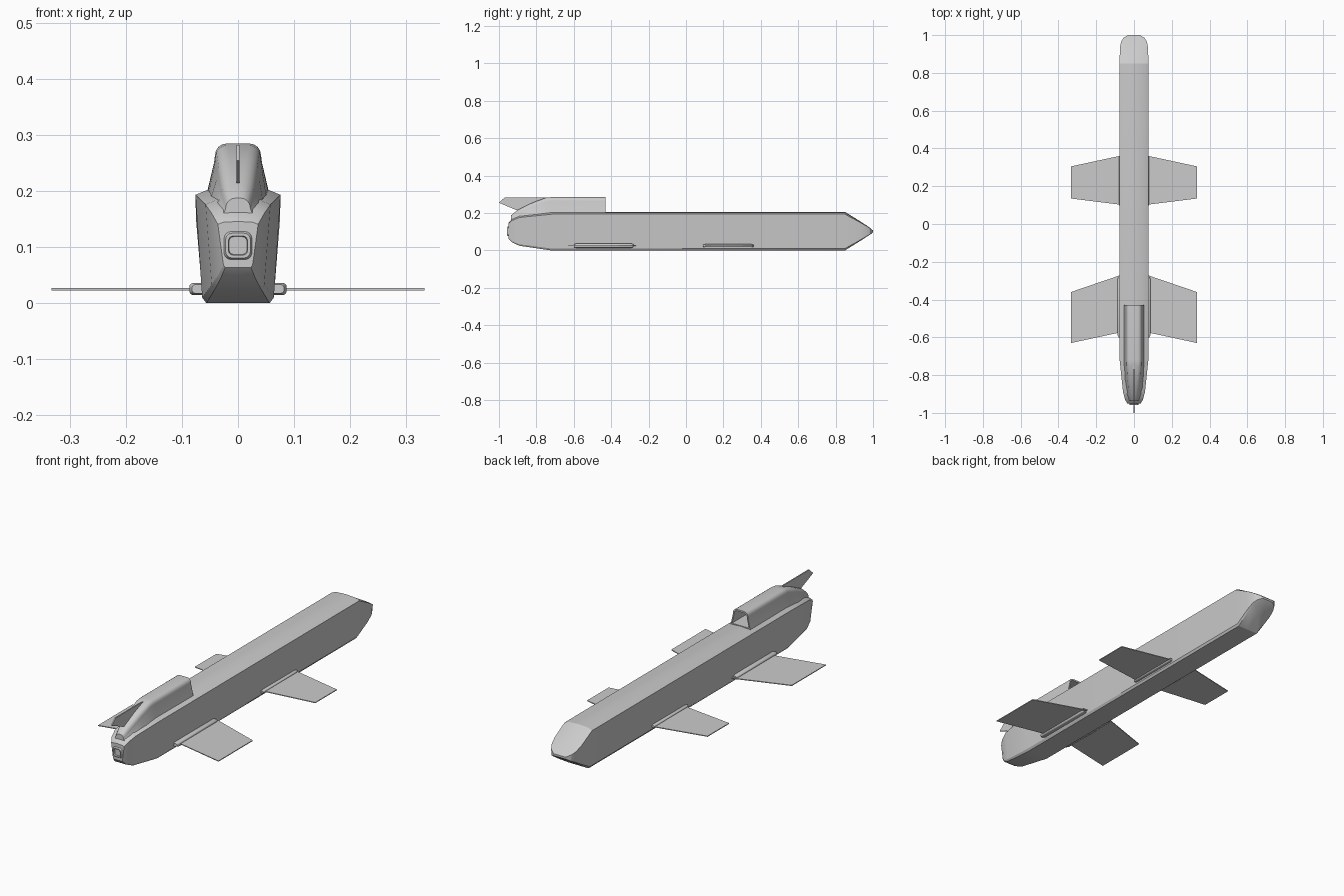
import bpy, bmesh, math

if "Cube" in bpy.data.objects:
    bpy.data.objects.remove(bpy.data.objects["Cube"])


def finish(name, bm, angle=25):
    bmesh.ops.remove_doubles(bm, verts=bm.verts, dist=0.00005)
    bmesh.ops.recalc_face_normals(bm, faces=bm.faces)
    me = bpy.data.meshes.new(name)
    bm.to_mesh(me)
    bm.free()
    ob = bpy.data.objects.new(name, me)
    bpy.context.collection.objects.link(ob)
    bpy.ops.object.select_all(action='DESELECT')
    bpy.context.view_layer.objects.active = ob
    ob.select_set(True)
    bpy.ops.object.shade_smooth_by_angle(angle=math.radians(angle))
    return ob


def loft(name, rings, angle=25):
    """Skin a list of closed rings and cap both ends."""
    bm = bmesh.new()
    vs = [[bm.verts.new(p) for p in r] for r in rings]
    n = len(vs[0])
    for a, b in zip(vs, vs[1:]):
        for i in range(n):
            j = (i + 1) % n
            bm.faces.new((a[i], a[j], b[j], b[i]))
    bm.faces.new(vs[0])
    bm.faces.new(vs[-1][::-1])
    return finish(name, bm, angle)


def mirrored(half, y):
    """Half outline running bottom to top at x >= 0, mirrored to a ring."""
    pts = half + [(-x, z) for x, z in reversed(half) if x > 0]
    return [(x, y, z) for x, z in pts]


def rounded(cx, cz, w, h, r, y, seg=4):
    ring = []
    for k, (sx, sz) in enumerate([(1, 1), (-1, 1), (-1, -1), (1, -1)]):
        for i in range(seg + 1):
            a = math.pi / 2 * (k + i / seg)
            ring.append((cx + sx * (w - r) + r * math.cos(a), y,
                         cz + sz * (h - r) + r * math.sin(a)))
    return ring


def plate(name, pts, direction):
    """Thin flat panel: outline extruded along direction."""
    bm = bmesh.new()
    f = bm.faces.new([bm.verts.new(p) for p in pts])
    ext = bmesh.ops.extrude_face_region(bm, geom=[f])
    bmesh.ops.translate(bm, vec=direction,
                        verts=[v for v in ext['geom'] if isinstance(v, bmesh.types.BMVert)])
    return finish(name, bm)


# Fuselage with boat tail and chisel nose
def body_ring(y, wt, wb, z0, z1):
    h = z1 - z0
    return mirrored([(0, z0), (wb * .88, z0), (wb, z0 + .05 * h), (wt, z1 - .06 * h),
                     (wt * .7, z1 - .015 * h), (0, z1)], y)


loft("fuselage", [body_ring(*s) for s in [
    (-.95, .036, .026, .064, .146),
    (-.93, .047, .036, .043, .168),
    (-.89, .058, .047, .025, .186),
    (-.72, .076, .064, 0, .206),
    (.85, .076, .064, 0, .206),
    (.93, .075, .067, .05, .157),
    (.965, .068, .063, .073, .134),
    (.985, .056, .053, .085, .12),
    (1.0, .032, .031, .097, .107)]])


# Dorsal air intake: outer shell folded inward to a hollow duct
def intake_ring(y, wb, wt, z0, z1, r):
    arc = [(wt - r + r * math.cos(a), z1 - r + r * math.sin(a))
           for a in (math.pi / 8 * i for i in range(5))]
    return mirrored([(wb, z0), (wt + (wb - wt) * .12, z0 + (z1 - r - z0) * .8)] + arc, y)


loft("air_intake", [intake_ring(*s) for s in [
    (-.935, .034, .022, .145, .188, .018),
    (-.90, .048, .029, .16, .217, .022),
    (-.82, .054, .036, .17, .256, .022),
    (-.75, .056, .040, .18, .282, .020),
    (-.72, .056, .041, .19, .285, .020),
    (-.43, .056, .041, .195, .285, .020),
    (-.43, .047, .035, .209, .277, .015),
    (-.56, .047, .035, .209, .277, .015)]], 30)

# Vertical tail fin
plate("tail_fin", [(-.003, y, z) for y, z in
                   [(-1, .255), (-.97, .283), (-.75, .283), (-.78, .24), (-.90, .213)]],
      (.006, 0, 0))

# Engine nozzle with recessed bore
loft("nozzle", [rounded(0, .103, w, w, w * .5, y) for w, y in
                [(.025, -.93), (.025, -.952), (.022, -.958), (.017, -.958), (.015, -.945)]])

# Wings and their root fairings, both sides
for side, s in (("right", 1), ("left", -1)):
    for part, root, tip in (("canard", (.10, .365), (.135, .305)),
                            ("rear_wing", (-.57, -.265), (-.63, -.36))):
        plate(f"{part}_{side}", [(s * .055, root[0], .023), (s * .333, tip[0], .023),
                                 (s * .333, tip[1], .023), (s * .055, root[1], .023)],
              (0, 0, .004))
    for part, y0, y1, cx, w, h in (("canard_root", .09, .362, .065, .015, .008),
                                   ("rear_wing_root", -.60, -.28, .070, .017, .011)):
        loft(f"{part}_{side}",
             [rounded(s * cx, .0255, w * k, h * k, h * k * .7, y) for k, y in
              [(.7, y0), (1, y0 + .012), (1, y1 - .012), (.7, y1)]], 30)
